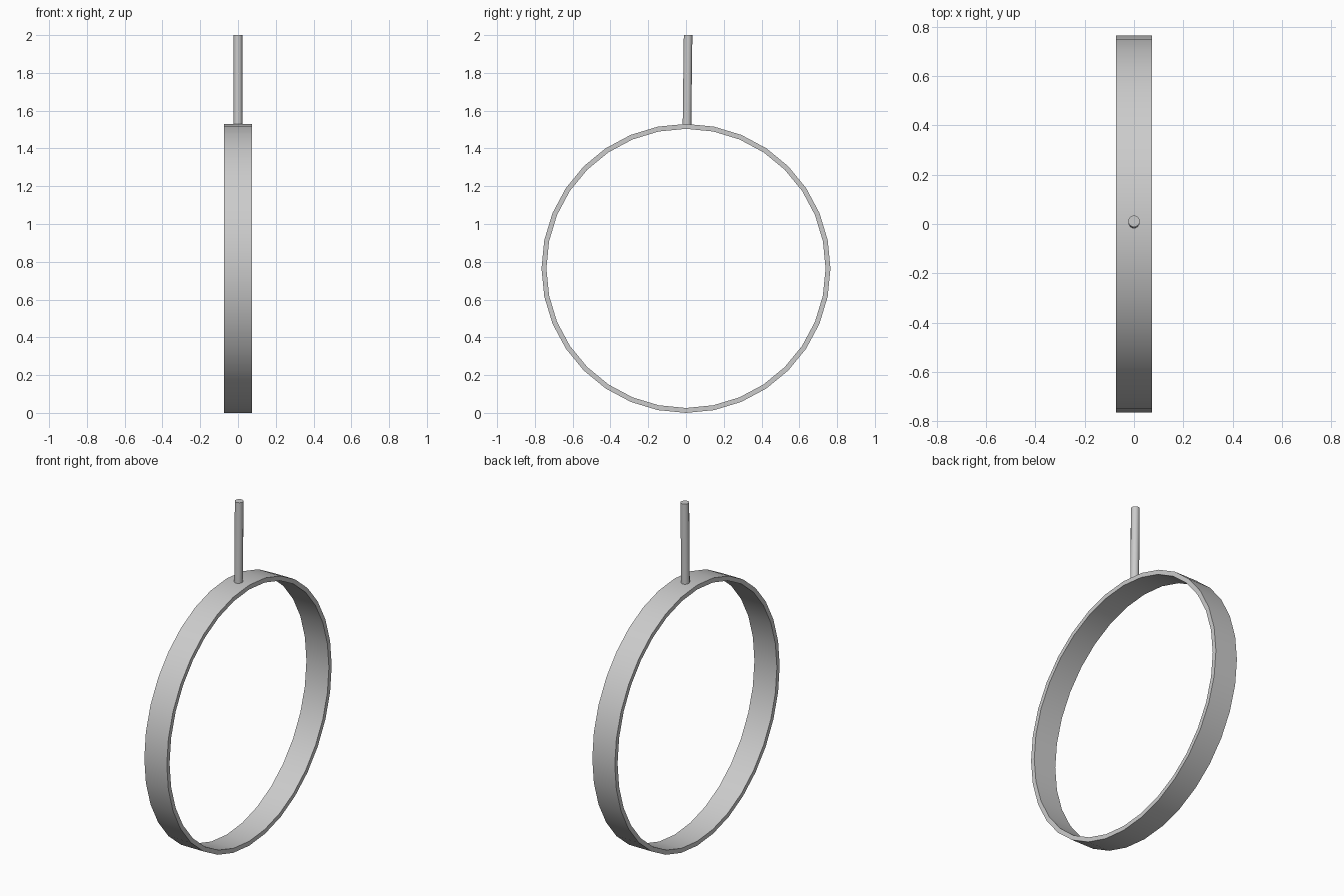
import bpy, bmesh
from math import sin, cos, tau, radians

if "Cube" in bpy.data.objects:
    bpy.data.objects.remove(bpy.data.objects["Cube"])


def make_object(name, bm):
    bmesh.ops.recalc_face_normals(bm, faces=bm.faces)
    mesh = bpy.data.meshes.new(name)
    bm.to_mesh(mesh)
    bm.free()
    ob = bpy.data.objects.new(name, mesh)
    bpy.context.collection.objects.link(ob)
    bpy.context.view_layer.objects.active = ob
    ob.select_set(True)
    bpy.ops.object.shade_smooth_by_angle(angle=radians(40))
    ob.select_set(False)
    return ob


def bridge(bm, a, b):
    for i in range(len(a)):
        j = (i + 1) % len(a)
        bm.faces.new((a[i], a[j], b[j], b[i]))


# Hoop: rectangular section swept around the x axis
R, T, HALF, SEG = 0.765, 0.026, 0.073, 32
bm = bmesh.new()
section = [(-HALF, R), (HALF, R), (HALF, R - T), (-HALF, R - T)]
loops = [[bm.verts.new((x, r * sin(tau * i / SEG), R + r * cos(tau * i / SEG)))
          for i in range(SEG)] for x, r in section]
for k in range(4):
    bridge(bm, loops[k], loops[(k + 1) % 4])
make_object("hoop", bm)

# Stem: thin, slightly leaning rod on top of the hoop
bm = bmesh.new()
N, r = 12, 0.0235
ends = [[bm.verts.new((r * cos(tau * (i + 0.5) / N), y + r * sin(tau * (i + 0.5) / N), z))
         for i in range(N)] for y, z in ((0.005, 1.52), (0.011, 2.0))]
bridge(bm, *ends)
for e in ends:
    bm.faces.new(e)
make_object("stem", bm)
